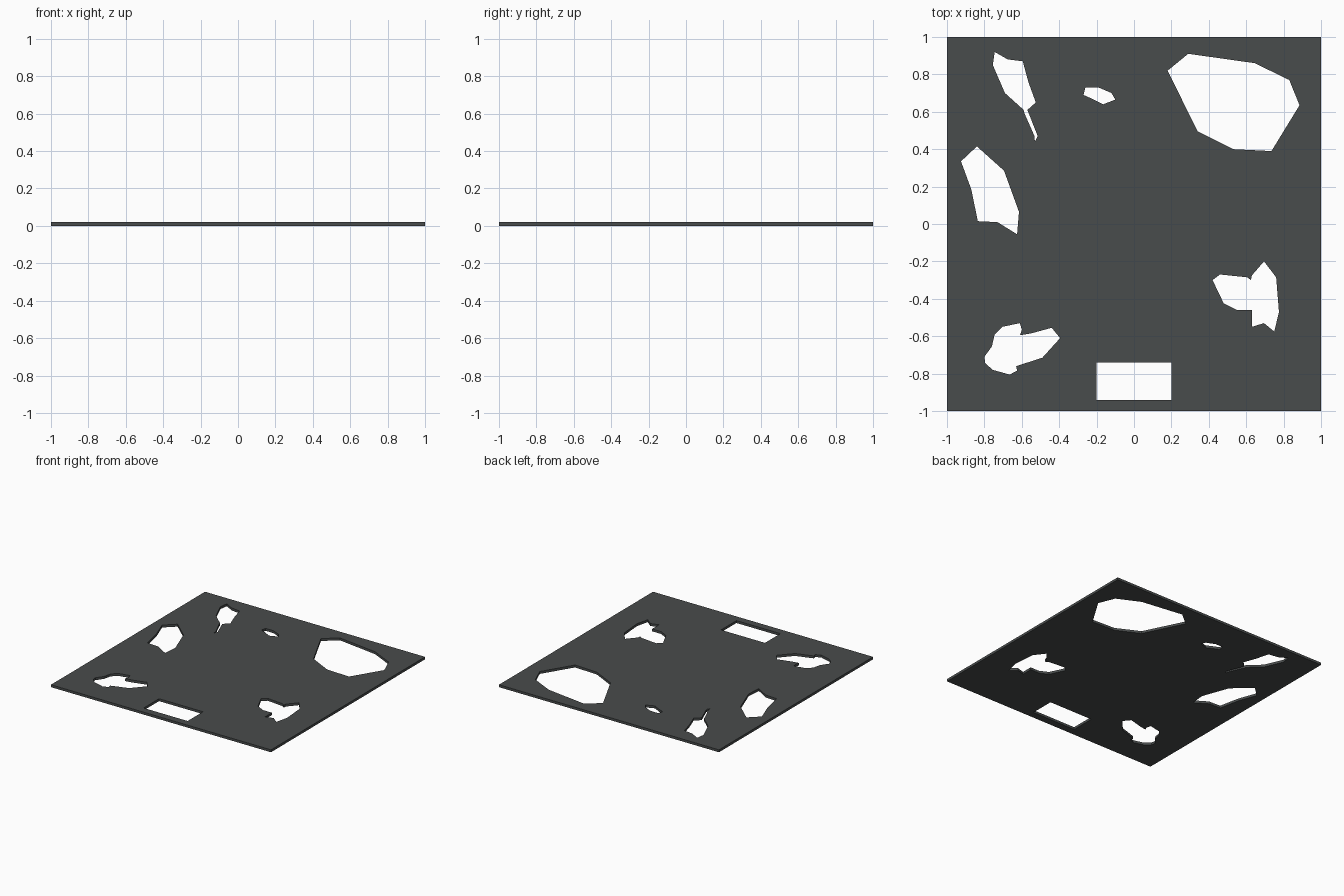
import bpy, bmesh

if "Cube" in bpy.data.objects:
    bpy.data.objects.remove(bpy.data.objects["Cube"])

THICK = 0.02

def rect(x0, x1, y0, y1):
    return [(x0, y0), (x1, y0), (x1, y1), (x0, y1)]

# Outer border of the plate, then its cut-outs
border = rect(-1, 1, -1, 1)
slot = rect(-.2, .2, -.94, -.74)
tailed_hole = [(-.745, .92), (-.675, .88), (-.595, .87), (-.565, .76), (-.525, .65),
               (-.57, .61), (-.515, .47), (-.53, .44), (-.532, .47), (-.585, .59),
               (-.59, .61), (-.69, .70), (-.755, .85)]
small_hole = [(-.26, .73), (-.19, .73), (-.12, .70), (-.10, .665), (-.165, .64),
              (-.225, .67), (-.27, .69)]
big_hole = [(.29, .91), (.645, .86), (.83, .77), (.885, .635), (.735, .39),
            (.53, .40), (.34, .495), (.18, .82)]
left_hole = [(-.84, .415), (-.695, .285), (-.615, .065), (-.625, -.055),
             (-.73, .01), (-.835, .015), (-.87, .185), (-.925, .335)]
right_hole = [(.46, -.27), (.605, -.285), (.625, -.30), (.63, -.275), (.695, -.20),
              (.76, -.285), (.775, -.47), (.75, -.575), (.695, -.53), (.63, -.55),
              (.63, -.46), (.55, -.46), (.48, -.425), (.42, -.30)]
corner_hole = [(-.705, -.55), (-.61, -.53), (-.60, -.565), (-.61, -.595), (-.55, -.585),
               (-.44, -.555), (-.395, -.61), (-.49, -.715), (-.63, -.76), (-.625, -.785),
               (-.665, -.805), (-.755, -.78), (-.795, -.745), (-.80, -.71),
               (-.76, -.655), (-.745, -.59)]

# Fill the flat outline with holes, then extrude it to a plate
bm = bmesh.new()
for loop in (border, slot, tailed_hole, small_hole, big_hole, left_hole, right_hole, corner_hole):
    vs = [bm.verts.new((x, y, 0)) for x, y in loop]
    for a, b in zip(vs, vs[1:] + vs[:1]):
        bm.edges.new((a, b))
bmesh.ops.triangle_fill(bm, edges=bm.edges[:], use_beauty=True, normal=(0, 0, 1))
ext = bmesh.ops.extrude_face_region(bm, geom=bm.faces[:], use_keep_orig=True)
top = [g for g in ext["geom"] if isinstance(g, bmesh.types.BMVert)]
bmesh.ops.translate(bm, verts=top, vec=(0, 0, THICK))
bmesh.ops.recalc_face_normals(bm, faces=bm.faces[:])

mesh = bpy.data.meshes.new("perforated_plate")
bm.to_mesh(mesh)
bm.free()
plate = bpy.data.objects.new("perforated_plate", mesh)
bpy.context.collection.objects.link(plate)

mat = bpy.data.materials.new("dark grey")
mat.diffuse_color = (0.066, 0.072, 0.072, 1)
mat.use_nodes = True
mat.node_tree.nodes["Principled BSDF"].inputs["Base Color"].default_value = mat.diffuse_color
mesh.materials.append(mat)
